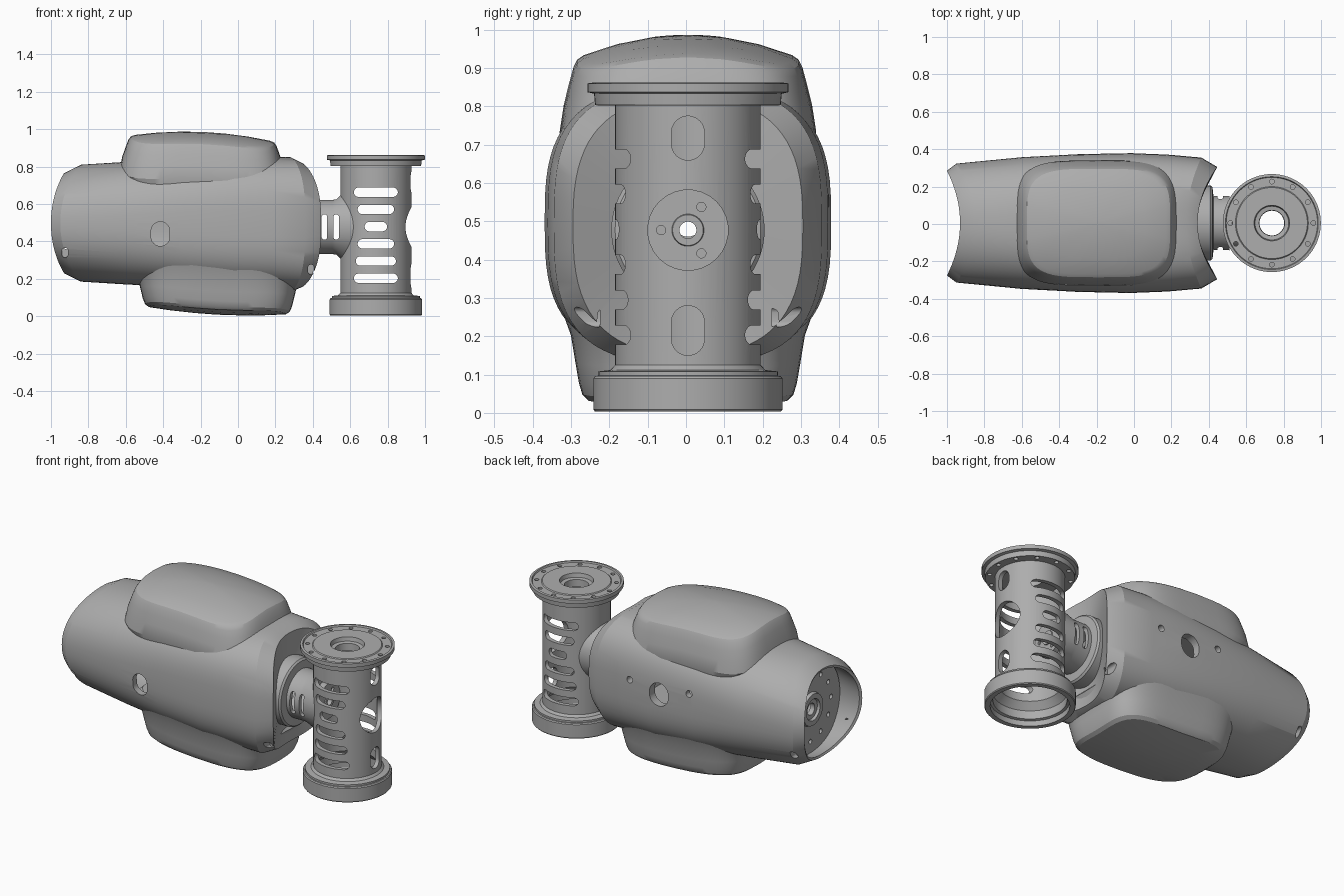
import bpy, bmesh, math
from math import sin, cos, pi, radians
from mathutils import Vector

cube = bpy.data.objects.get("Cube")
if cube:
    bpy.data.objects.remove(cube, do_unlink=True)

grey = bpy.data.materials.new("machined grey")
grey.use_nodes = True
grey.diffuse_color = (0.42, 0.42, 0.42, 1)
grey.node_tree.nodes["Principled BSDF"].inputs["Base Color"].default_value = grey.diffuse_color

SEG = 72
ANGLES = [2 * pi * i / SEG for i in range(SEG)]
CX, CY = 0.737, 0.005      # vertical tube axis
NECK_Z = 0.477             # horizontal joint axis


def finish(name, bm):
    bmesh.ops.recalc_face_normals(bm, faces=bm.faces)
    mesh = bpy.data.meshes.new(name)
    bm.to_mesh(mesh)
    bm.free()
    ob = bpy.data.objects.new(name, mesh)
    bpy.context.collection.objects.link(ob)
    mesh.materials.append(grey)
    return ob


def loft(name, rings, closed=True):
    """Skin rings of points; closed wraps last to first, otherwise ends are capped."""
    bm = bmesh.new()
    rows = [[bm.verts.new(p) for p in ring] for ring in rings]
    pairs = list(zip(rows, rows[1:])) + ([(rows[-1], rows[0])] if closed else [])
    for a, b in pairs:
        for i in range(len(a)):
            j = (i + 1) % len(a)
            bm.faces.new((a[i], a[j], b[j], b[i]))
    if not closed:
        bm.faces.new(rows[0])
        bm.faces.new(rows[-1])
    return finish(name, bm)


def power(v, n):
    return math.copysign(abs(v) ** (2 / n), v)


def circle_x(x, r, z=NECK_Z):
    return [(x, CY + r * cos(t), z + r * sin(t)) for t in ANGLES]


def circle_z(r, z):
    return [(CX + r * cos(t), CY + r * sin(t), z) for t in ANGLES]


def slot(bm, axis, u, v, w, h, lo, hi):
    """Add a round-ended prism along an axis to a cutter mesh."""
    r = min(w, h) / 2
    du, dv = w / 2 - r, h / 2 - r
    ends = []
    for d in (lo, hi):
        ring = []
        for i in range(28):
            t = 2 * pi * (i + 0.5) / 28
            a = u + r * cos(t) + math.copysign(du, cos(t))
            b = v + r * sin(t) + math.copysign(dv, sin(t))
            ring.append(bm.verts.new({"x": (d, a, b), "y": (a, d, b), "z": (a, b, d)}[axis]))
        ends.append(ring)
    a, b = ends
    bm.faces.new(a)
    bm.faces.new(b)
    for i in range(28):
        j = (i + 1) % 28
        bm.faces.new((a[i], a[j], b[j], b[i]))


def cut(ob, cutter_bm):
    cutter = finish(ob.name + "_cutter", cutter_bm)
    bmesh_fix = cutter.data
    bmesh_fix.validate()
    mod = ob.modifiers.new("holes", "BOOLEAN")
    mod.operation, mod.solver, mod.object = "DIFFERENCE", "EXACT", cutter
    bpy.ops.object.select_all(action="DESELECT")
    bpy.context.view_layer.objects.active = ob
    ob.select_set(True)
    bpy.ops.object.modifier_apply(modifier=mod.name)
    bpy.data.objects.remove(cutter, do_unlink=True)


# Main housing: hollow shell, saddle-shaped at both ends
def housing_ring(side_x, top_x, hy, z0, z1, n):
    ring = []
    for t in ANGLES:
        c, s = power(cos(t), n), power(sin(t), n)
        ring.append((top_x + (side_x - top_x) * c * c, CY + hy * c,
                     (z0 + z1) / 2 + (z1 - z0) / 2 * s))
    return ring


housing = loft("housing", [housing_ring(*s) for s in (
    (-1.0, -0.93, 0.28, 0.23, 0.765, 2.1),
    (-0.95, -0.84, 0.318, 0.185, 0.81, 2.1),
    (-0.6, -0.6, 0.352, 0.17, 0.825, 2.4),
    (-0.3, -0.3, 0.368, 0.155, 0.84, 2.8),
    (-0.02, -0.02, 0.374, 0.145, 0.85, 3),
    (0.18, 0.16, 0.366, 0.14, 0.853, 3),
    (0.36, 0.28, 0.35, 0.13, 0.85, 3),
    (0.445, 0.34, 0.3, 0.155, 0.82, 2.7),
    (0.366, 0.335, 0.15, 0.33, 0.65, 2.2),
    (0.28, 0.28, 0.15, 0.33, 0.65, 2.2),
    (0.25, 0.25, 0.31, 0.2, 0.78, 2.7),
    (-0.3, -0.3, 0.335, 0.19, 0.8, 2.6),
    (-0.86, -0.78, 0.29, 0.213, 0.782, 2.1),
    (-0.99, -0.925, 0.266, 0.243, 0.752, 2.1))])

holes = bmesh.new()
slot(holes, "y", -0.415, 0.44, 0.1, 0.13, -0.6, -0.2)
slot(holes, "y", -0.08, 0.52, 0.125, 0.14, 0.2, 0.6)
for x, z in ((0.12, 0.556), (-0.28, 0.575)):
    slot(holes, "y", x, z, 0.04, 0.04, 0.2, 0.6)
for side in (-1, 1):
    for x, z, depth in ((-0.925, 0.34, 0.235), (0.39, 0.25, 0.225)):
        slot(holes, "y", x, z, 0.032, 0.052, *sorted((side * depth, side * 0.6)))
cut(housing, holes)


# Raised covers on the top and bottom of the housing
def cover(name, cx, hx, hy, surface, up, steps):
    rings = []
    for scale, drop in steps:
        ring = []
        for t in ANGLES:
            x = cx + hx * scale * power(cos(t), 4)
            y = hy * scale * power(sin(t), 4)
            ring.append((x, CY + y, surface(x, y) - up * drop))
        rings.append(ring)
    return loft(name, rings, closed=False)


cover("top_cover", -0.19, 0.41, 0.31,
      lambda x, y: 0.987 - 0.24 * (x + 0.28) ** 2 - 0.72 * y * y, 1,
      ((1.0, 0.26), (1.08, 0.17), (1.045, 0.105), (1.0, 0.055), (0.965, 0.02),
       (0.935, 0.005), (0.88, 0), (0.6, 0), (0.3, 0), (0.05, 0)))
cover("bottom_cover", -0.11, 0.42, 0.3,
      lambda x, y: 0.004 + 0.155 * (x - 0.06) ** 2 + 0.41 * y * y, -1,
      ((1.0, 0.27), (1.1, 0.22), (1.02, 0.16), (0.98, 0.09), (0.95, 0.04),
       (0.92, 0.012), (0.87, 0), (0.6, 0), (0.3, 0), (0.05, 0)))

# Mounting disc inside the open end
disc = loft("end_disc", [circle_x(x, r, 0.495) for x, r in (
    (-0.82, 0.035), (-0.82, 0.285), (-0.845, 0.285), (-0.845, 0.1),
    (-0.865, 0.095), (-0.865, 0.065), (-0.85, 0.06), (-0.85, 0.035))])
holes = bmesh.new()
for i in range(12):
    t = 2 * pi * i / 12
    slot(holes, "x", CY + 0.2 * cos(t), 0.495 + 0.2 * sin(t), 0.028, 0.028, -0.9, -0.8)
cut(disc, holes)


# Neck: flanged hollow tube, flaring onto the vertical tube
def saddle(r, flare, offset):
    ring = []
    for t in ANGLES:
        rad = r + flare * sin(t) ** 2
        y = rad * cos(t)
        ring.append((CX - math.sqrt(0.19 ** 2 - y * y) + offset, CY + y, NECK_Z + rad * sin(t)))
    return ring


neck = loft("neck", [circle_x(0.31, 0.2), circle_x(0.41, 0.2), circle_x(0.42, 0.19),
                     circle_x(0.425, 0.145), circle_x(0.505, 0.145),
                     circle_x(0.525, 0.148), saddle(0.147, 0.03, 0.008),
                     saddle(0.122, 0.01, 0.01), circle_x(0.505, 0.122), circle_x(0.31, 0.122)])
holes = bmesh.new()
for x in (0.462, 0.525):
    slot(holes, "y", x, NECK_Z, 0.03, 0.135, -0.3, 0.3)
cut(neck, holes)

# Vertical tube with base collar and top flange
tube = loft("vertical_tube", [circle_z(r, z) for r, z in (
    (0.215, 0.004), (0.243, 0.004), (0.247, 0.009), (0.247, 0.09), (0.242, 0.096),
    (0.235, 0.097), (0.235, 0.108), (0.202, 0.112), (0.19, 0.125), (0.19, 0.802),
    (0.242, 0.803), (0.245, 0.833), (0.262, 0.837), (0.262, 0.86), (0.248, 0.862),
    (0.244, 0.854), (0.195, 0.854), (0.19, 0.859), (0.095, 0.859), (0.09, 0.835),
    (0.068, 0.832), (0.066, 0.79), (0.165, 0.785), (0.165, 0.13), (0.2, 0.09),
    (0.2, 0.04), (0.215, 0.036))])
holes = bmesh.new()
# Ventilation slots through front and back
for i, width in enumerate((0.235, 0.195, 0.12, 0.195, 0.215, 0.235)):
    slot(holes, "y", CX, 0.663 - 0.092 * i, width, 0.05, -0.3, 0.3)
# Openings on the outer side
slot(holes, "x", CY, NECK_Z, 0.21, 0.21, 0.857, 1.1)
slot(holes, "x", CY, 0.717, 0.086, 0.115, 0.857, 1.1)
slot(holes, "x", CY, 0.215, 0.086, 0.13, 0.857, 1.1)
# Passage into the neck and the flange bolt circle
slot(holes, "x", CY, NECK_Z, 0.046, 0.046, 0.5, 0.61)
for i in range(12):
    t = 2 * pi * i / 12
    slot(holes, "z", CX + 0.222 * cos(t), CY + 0.222 * sin(t), 0.025, 0.025, 0.78, 0.9)
cut(tube, holes)

# Round plate on the inner wall, with three screw holes
plate = loft("joint_plate", [circle_x(x, r) for x, r in (
    (0.565, 0.022), (0.565, 0.108), (0.612, 0.108), (0.612, 0.042),
    (0.618, 0.04), (0.618, 0.022))])
holes = bmesh.new()
for angle in (60, 180, 300):
    a = radians(angle)
    slot(holes, "x", CY + 0.07 * cos(a), NECK_Z + 0.07 * sin(a), 0.024, 0.024, 0.6, 0.65)
cut(plate, holes)

# Smooth shading with crisp edges
for ob in bpy.context.scene.objects:
    if ob.type == "MESH":
        bpy.ops.object.select_all(action="DESELECT")
        ob.select_set(True)
        bpy.context.view_layer.objects.active = ob
        bpy.ops.object.shade_smooth_by_angle(angle=radians(28))
